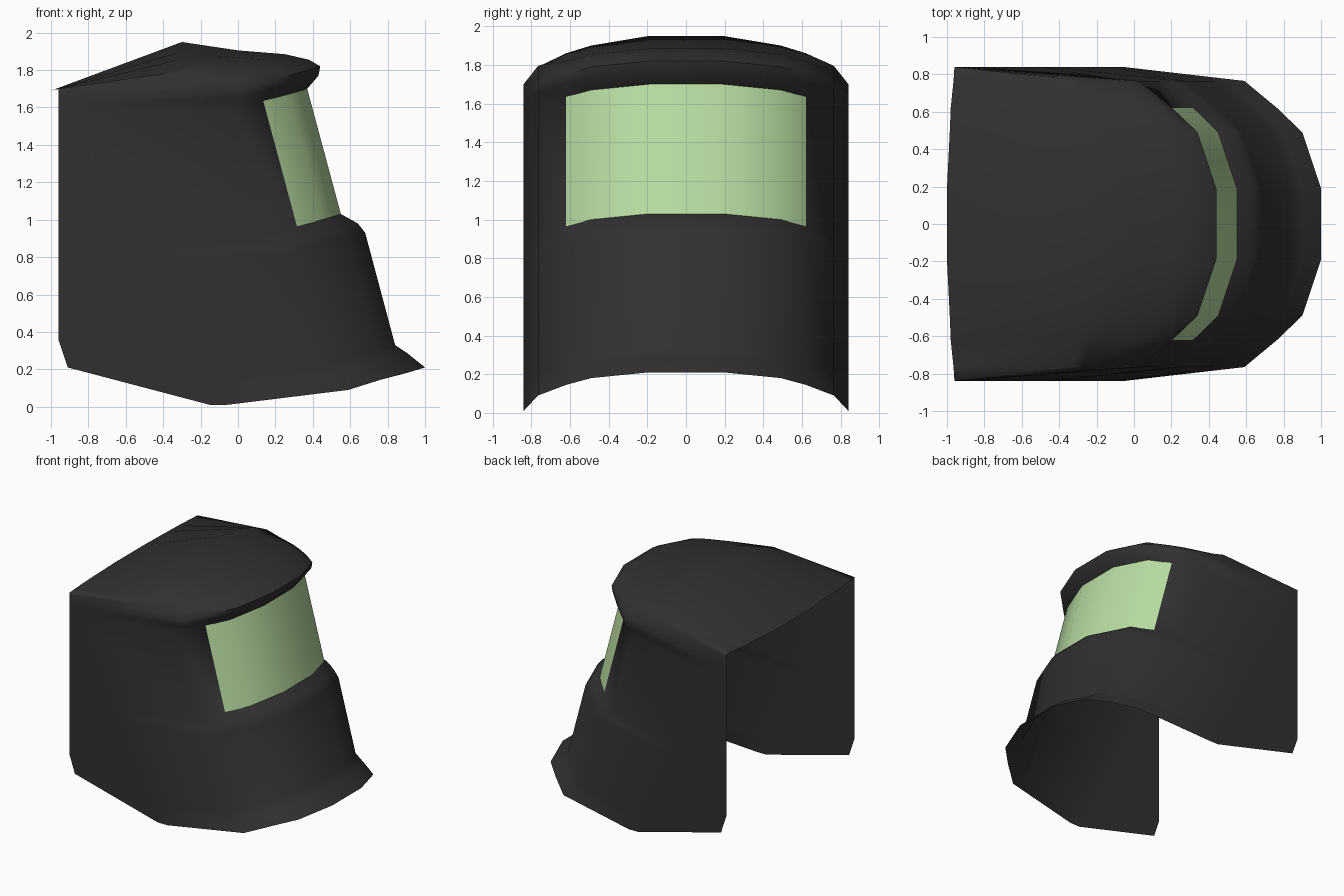
import bpy, bmesh, math

if "Cube" in bpy.data.objects:
    bpy.data.objects.remove(bpy.data.objects["Cube"])


def material(name, rgb):
    m = bpy.data.materials.new(name)
    m.diffuse_color = (*rgb, 1)
    m.use_nodes = True
    m.node_tree.nodes["Principled BSDF"].inputs["Base Color"].default_value = m.diffuse_color
    return m


# Centre profile (x, z), from the brow down to the bottom flare
profile = [(0.0, 1.905), (0.25, 1.885), (0.38, 1.855), (0.44, 1.82), (0.43, 1.77),
           (0.37, 1.70), (0.55, 1.03), (0.64, 0.98), (0.68, 0.93), (0.84, 0.33),
           (0.90, 0.29), (1.0, 0.21)]
VISOR_ROW = 7          # grid row between the brow and the ledge (two roof rows come first)
# Columns from the centre outwards: offset in x, y, offset in z
wrap = [(0, 0.19, 0), (-0.10, 0.49, -0.03), (-0.235, 0.62, -0.065), (-0.41, 0.765, -0.12)]
corner = (-0.96, 0.84, 1.70)


def half_row(x, z):
    """One level wrapped around the front and ending on the slanted side crease."""
    row = [(x + dx, y, z + dz) for dx, y, dz in wrap]
    cz = min(z - 0.2, 1.70)
    t = (1.70 - cz) / 1.69
    cx = -0.96 + 0.81 * t
    return row + [(cx + 0.09 * t, 0.84, cz), (cx, 0.84, cz)]


# Roof: back edge and peak, then the wrapped levels
rows = [
    [(-1.0, 0.19, 1.69), (-0.985, 0.49, 1.695), (-0.98, 0.62, 1.695), (-0.965, 0.765, 1.70),
     corner, corner],
    [(-0.3, 0.19, 1.95), (-0.3, 0.49, 1.90), (-0.3, 0.62, 1.86), (-0.34, 0.765, 1.79),
     corner, corner],
]
x0, z0 = profile[0]
front = [half_row(x, z) for x, z in profile]
front[0][3] = (-0.27, 0.765, 1.795)
rows += front


def full(row):
    return [(x, -y, z) for x, y, z in reversed(row)] + row


def build(name, faces, mat):
    """Make an object from polygons given as point lists, welding shared points."""
    bm = bmesh.new()
    for pts in faces:
        clean = []
        for p in pts:
            if p not in clean:
                clean.append(p)
        if len(clean) > 2:
            bm.faces.new([bm.verts.new(p) for p in clean])
    bmesh.ops.remove_doubles(bm, verts=bm.verts, dist=0.0005)
    bmesh.ops.recalc_face_normals(bm, faces=bm.faces)
    if sum(f.normal.x * f.calc_area() for f in bm.faces) < 0:
        bmesh.ops.reverse_faces(bm, faces=bm.faces)
    me = bpy.data.meshes.new(name)
    bm.to_mesh(me)
    bm.free()
    ob = bpy.data.objects.new(name, me)
    bpy.context.collection.objects.link(ob)
    me.materials.append(mat)
    me.shade_smooth()
    me.set_sharp_from_angle(angle=math.radians(50))
    return ob


grid = [full(r) for r in rows]
shell, visor = [], []
for r in range(len(grid) - 1):
    for c in range(len(grid[0]) - 1):
        quad = [grid[r][c], grid[r + 1][c], grid[r + 1][c + 1], grid[r][c + 1]]
        (visor if r == VISOR_ROW and 3 <= c <= 7 else shell).append(quad)

# Flat cheek panels behind the crease
for s in (-1, 1):
    crease = [(x, s * y, z) for x, y, z in (r[5] for r in rows[2:])]
    shell.append(crease + [(-0.91, s * 0.84, 0.21), (-0.96, s * 0.84, 0.36)])

build("shell", shell, material("dark", (0.03, 0.03, 0.03)))
build("visor", visor, material("green_glass", (0.48, 0.72, 0.36)))
